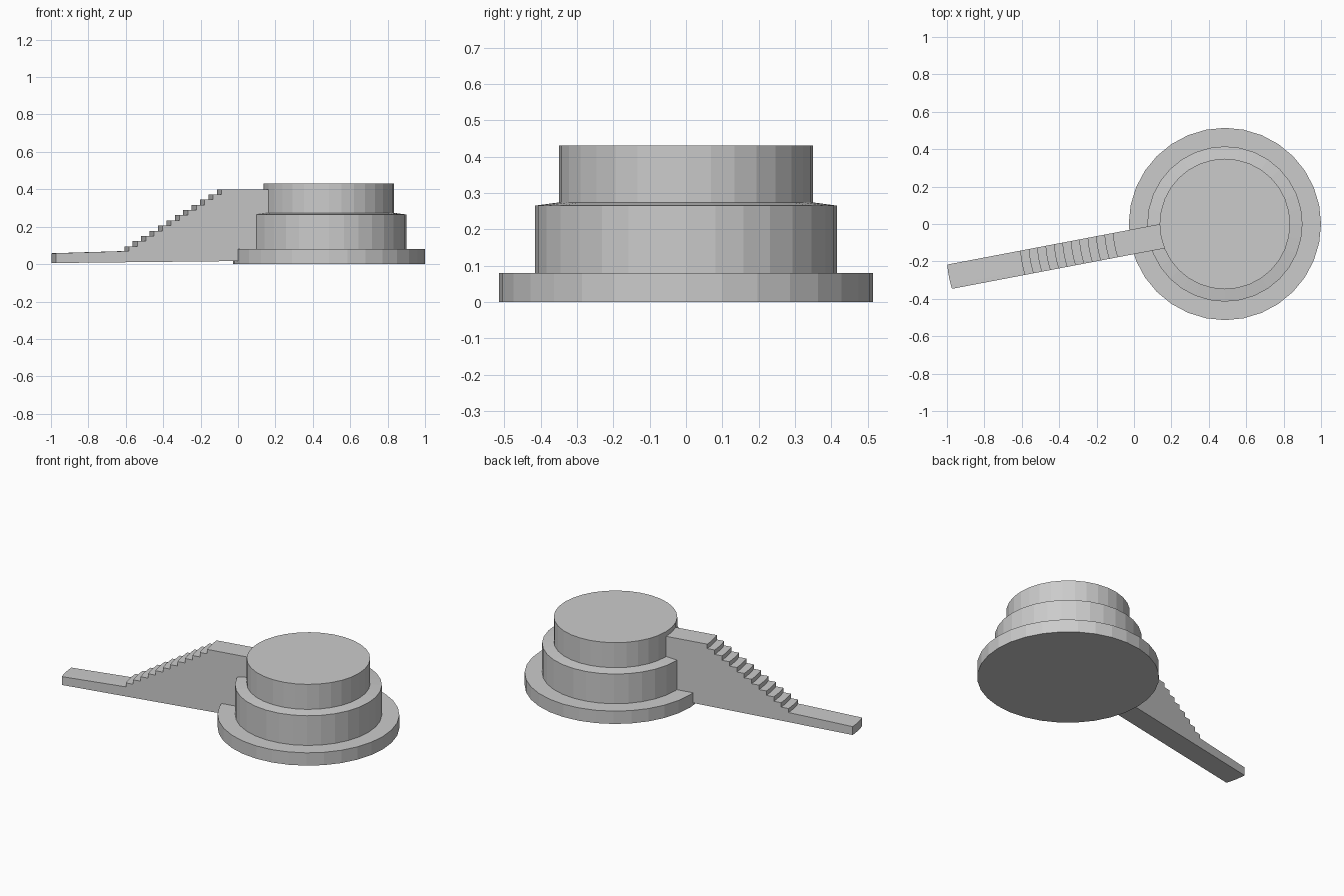
import bpy, bmesh
from math import cos, sin, tau, atan2
from mathutils import Vector

if "Cube" in bpy.data.objects:
    bpy.data.objects.remove(bpy.data.objects["Cube"])

CX = 0.486
SIDES = 32


def finish(bm, name):
    bmesh.ops.recalc_face_normals(bm, faces=bm.faces)
    mesh = bpy.data.meshes.new(name)
    bm.to_mesh(mesh)
    bm.free()
    obj = bpy.data.objects.new(name, mesh)
    bpy.context.collection.objects.link(obj)
    return obj


# Tiered round platform: stepped profile (radius, z) turned around its axis
def platform(name, profile):
    bm = bmesh.new()
    rings = [[bm.verts.new((CX + r * cos(tau * i / SIDES), r * sin(tau * i / SIDES), z))
              for i in range(SIDES)] for r, z in profile]
    for a, b in zip(rings, rings[1:]):
        for i in range(SIDES):
            j = (i + 1) % SIDES
            bm.faces.new((a[i], a[j], b[j], b[i]))
    bm.faces.new(rings[0])
    bm.faces.new(rings[-1])
    return finish(bm, name)


platform("tiered_platform", [(0.514, 0), (0.514, 0.08), (0.415, 0.08), (0.415, 0.265),
                             (0.349, 0.274), (0.349, 0.43)])

# Stair ramp: side profile (distance along ramp, z), swept across the width
START, END = Vector((-0.9875, -0.282)), Vector((0.1525, -0.065))
along = (END - START).normalized()
across = Vector((-along.y, along.x))
length = (END - START).length
WIDTH, STEPS, SLICES = 0.132, 12, 6
FIRST, LAST = 0.397, 0.901

profile = [(0, 0.006), (0, 0.058)]
z = 0.07
for k in range(STEPS):
    u = FIRST + (LAST - FIRST) * k / (STEPS - 1)
    profile.append((u, z))
    z = 0.095 + (0.4 - 0.095) * k / (STEPS - 1)
    profile.append((u, z))
profile += [(length, 0.4), (length, 0.02), (0.95, 0.016)]

bm = bmesh.new()
slices = []
for s in range(SLICES + 1):
    t = 2 * s / SLICES - 1
    bow = 0.004 * t * t          # slightly rounded step fronts
    ring = []
    for u, z in profile:
        p = START + along * (u + bow - 0.002) + across * (t * WIDTH / 2)
        ring.append(bm.verts.new((p.x, p.y, z)))
    slices.append(ring)
n = len(profile)
for a, b in zip(slices, slices[1:]):
    for i in range(n):
        j = (i + 1) % n
        bm.faces.new((a[i], a[j], b[j], b[i]))
bm.faces.new(slices[0])
bm.faces.new(slices[-1])
finish(bm, "stair_ramp")
